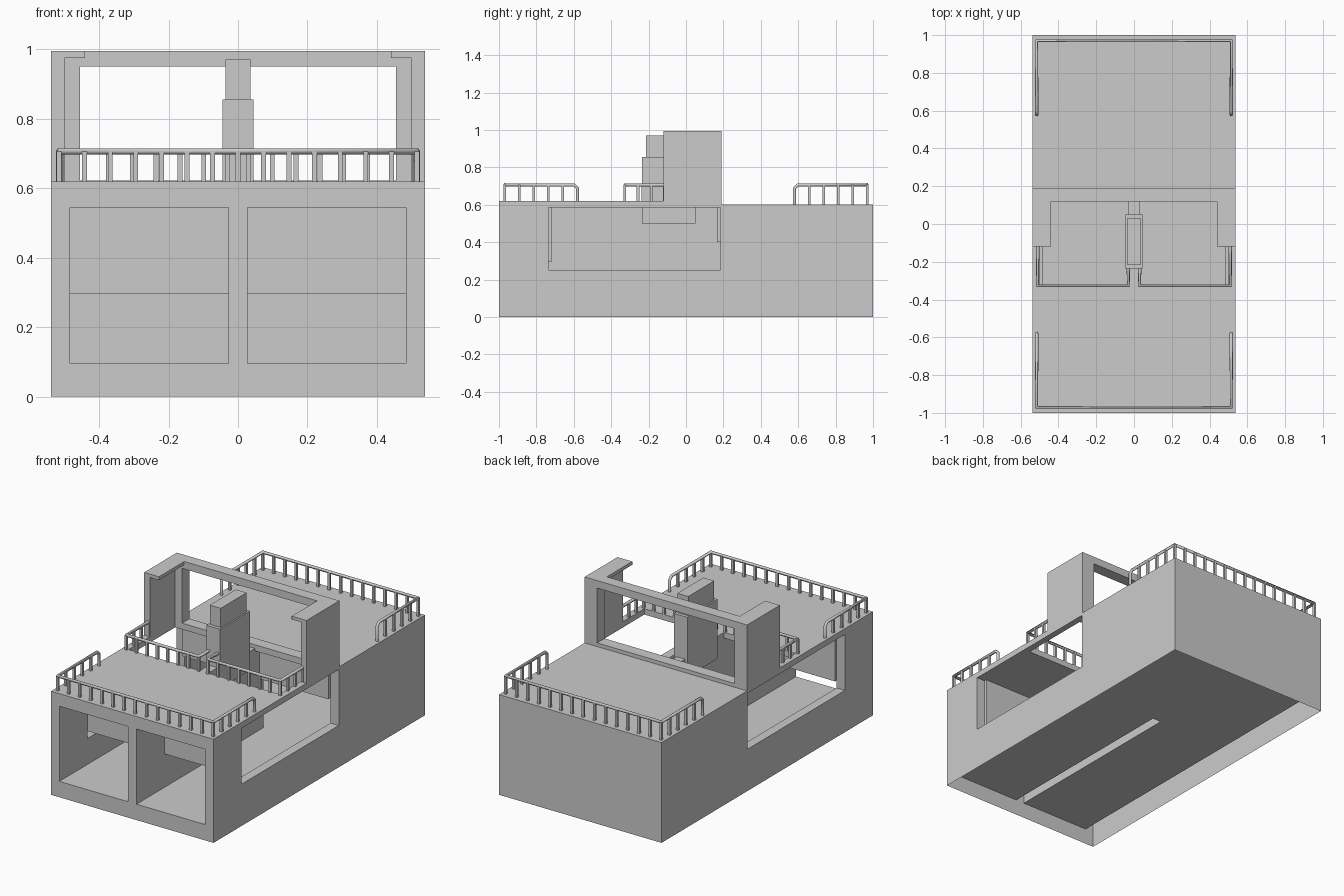
import bpy, bmesh
from mathutils import Vector

if "Cube" in bpy.data.objects:
    bpy.data.objects.remove(bpy.data.objects["Cube"])


def new_object(name, bm):
    bmesh.ops.recalc_face_normals(bm, faces=bm.faces)
    mesh = bpy.data.meshes.new(name)
    bm.to_mesh(mesh)
    bm.free()
    ob = bpy.data.objects.new(name, mesh)
    bpy.context.collection.objects.link(ob)
    return ob


def add_box(bm, x, y, z):
    vs = bmesh.ops.create_cube(bm, size=1)["verts"]
    for v in vs:
        v.co = Vector([(r[0] + r[1]) / 2 + c * (r[1] - r[0])
                       for r, c in zip((x, y, z), v.co)])


def boxes(name, items):
    bm = bmesh.new()
    for it in items:
        add_box(bm, *it)
    return new_object(name, bm)


def both_sides(x, y, z):
    return [(x, y, z), ((-x[1], -x[0]), y, z)]


# Hull: stepped side profile extruded across the width
bm = bmesh.new()
prof = [(-1, 0), (1, 0), (1, .6), (-.115, .6), (-.115, .62), (-1, .62)]
f = bm.faces.new([bm.verts.new((-.538, y, z)) for y, z in prof])
ext = bmesh.ops.extrude_face_region(bm, geom=[f])["geom"]
bmesh.ops.translate(bm, vec=(1.076, 0, 0),
                    verts=[g for g in ext if isinstance(g, bmesh.types.BMVert)])
hull = new_object("hull", bm)

# Cutters: twin front rooms, rear room, side windows, roof wells
cuts = both_sides((.028, .483), (-1.1, .25), (.095, .545))
cuts += [((-.483, .483), (.2, .945), (.095, .545))]
cuts += both_sides((.028, .7), (-.735, .185), (.25, .585))
cuts += both_sides((.028, .5), (-.32, .12), (.4, .8))
cutters = []
for c in cuts:
    cut = boxes("cutter", [c])
    cut.hide_render = True
    mod = hull.modifiers.new("cut", 'BOOLEAN')
    mod.operation, mod.solver, mod.object = 'DIFFERENCE', 'EXACT', cut
    cutters.append(cut)
dg = bpy.context.evaluated_depsgraph_get()
mesh = bpy.data.meshes.new_from_object(hull.evaluated_get(dg))
hull.modifiers.clear()
hull.data = mesh
for cut in cutters:
    bpy.data.objects.remove(cut)

# Open underside
bm = bmesh.new()
bm.from_mesh(mesh)
low = [f for f in bm.faces if all(v.co.z < 1e-4 for v in f.verts)]
bmesh.ops.delete(bm, geom=low, context='FACES')
bm.to_mesh(mesh)
bm.free()

# Hanging panels between the bays
boxes("front_header", both_sides((.028, .483), (-.735, -.72), (.295, .59)))
boxes("rear_header", both_sides((.028, .483), (.165, .184), (.4, .59)))

# Arch: side walls, top flanges and open rear frame
boxes("arch_sides", both_sides((.5, .538), (-.12, .19), (.598, .976)))
boxes("arch_flanges", both_sides((.44, .538), (-.12, .12), (.975, .995)))
boxes("arch_frame", both_sides((.455, .538), (.12, .19), (.598, .95))
      + [((-.538, .538), (.12, .19), (.95, .995)),
         ((-.455, .455), (.12, .19), (.598, .622))])

# Central column
boxes("column_base", [((-.045, .045), (-.235, .05), (.5, .855))])
boxes("column_top", [((-.036, .036), (-.215, .03), (.85, .97))])


def tube(name, pts, r):
    cu = bpy.data.curves.new(name, 'CURVE')
    cu.dimensions = '3D'
    cu.bevel_depth, cu.bevel_resolution = r, 1
    cu.use_fill_caps = True
    sp = cu.splines.new('POLY')
    sp.points.add(len(pts) - 1)
    for p, co in zip(sp.points, pts):
        p.co = (*co, 1)
    ob = bpy.data.objects.new(name, cu)
    bpy.context.collection.objects.link(ob)


def railing(name, path, base, counts, bend=True):
    """Top bar with turned-down ends and evenly spaced posts."""
    top, c = .706, .018
    pts = [Vector((x, y, top)) for x, y in path]
    bar = list(pts)
    if bend:
        for i, j in ((0, 1), (-1, -2)):
            bar[i] = pts[i] + (pts[j] - pts[i]).normalized() * c
        end = lambda p: [Vector((p.x, p.y, base)), Vector((p.x, p.y, top - c))]
        bar = end(pts[0]) + bar + end(pts[-1])[::-1]
    tube(name + "_bar", bar, .0095)
    posts, r = [], .007
    for a, b, n in zip(pts, pts[1:], counts):
        for i in range(n + 1):
            p = a.lerp(b, i / n)
            if bend and p in (pts[0], pts[-1]):
                continue
            posts.append(((p.x - r, p.x + r), (p.y - r, p.y + r), (base - .004, top)))
    boxes(name + "_posts", posts)


# Deck railings, front and rear
for name, s, base in (("front_railing", -1, .62), ("rear_railing", 1, .6)):
    railing(name, [(-.515, s * .58), (-.515, s * .97), (.515, s * .97), (.515, s * .58)],
            base, (5, 14, 5))

# Railings around the two roof wells
for name, s in (("right_well_railing", 1), ("left_well_railing", -1)):
    railing(name, [(s * .51, -.115), (s * .51, -.327), (s * .03, -.327), (s * .03, -.23)],
            .62, (3, 7, 1), bend=False)
